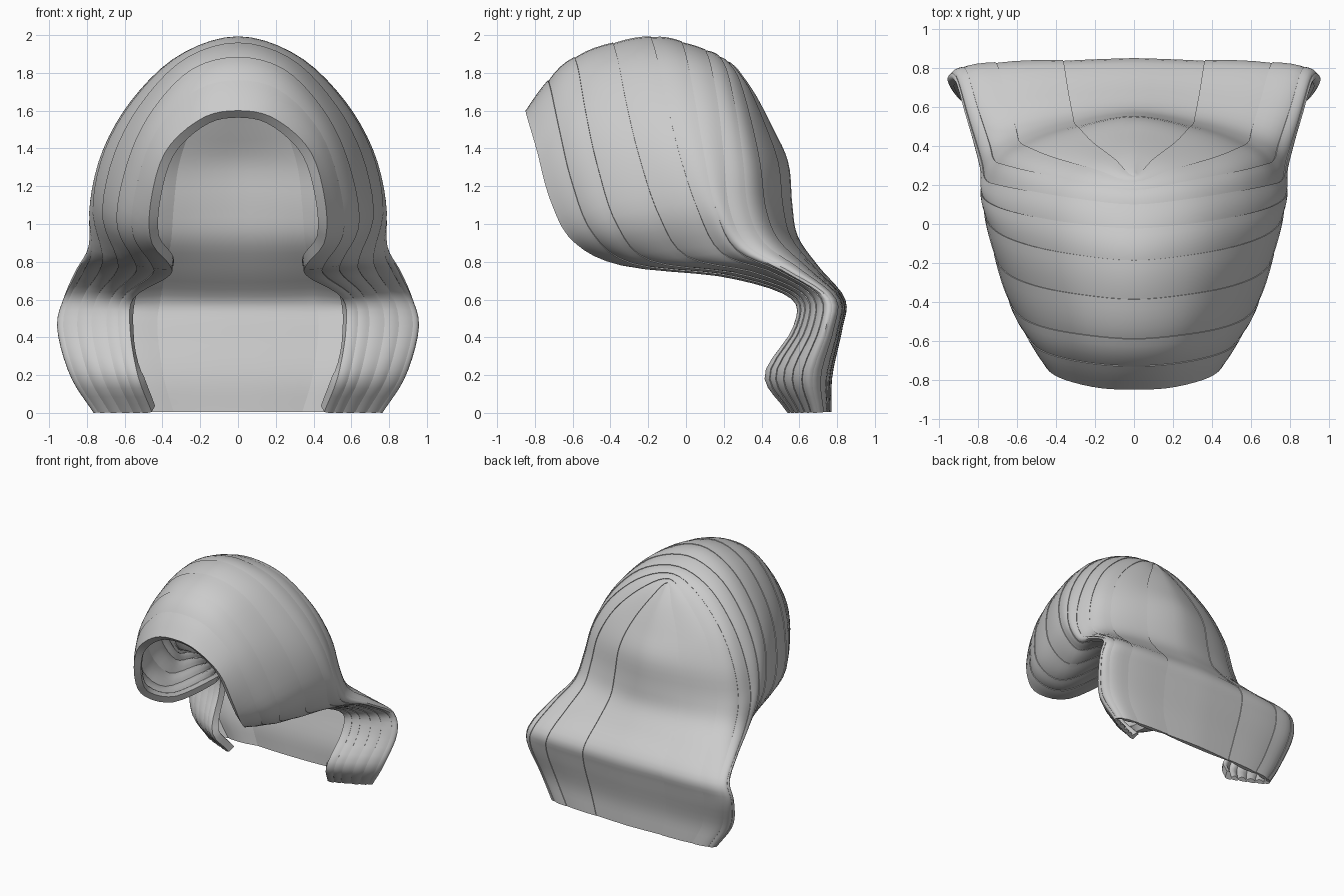
import bpy, bmesh, math
from mathutils import Vector

if "Cube" in bpy.data.objects:
    bpy.data.objects.remove(bpy.data.objects["Cube"])

# Guide strands (right half), each from the centre parting, down the side, to the neck ridge
front = [(0, -.85, 1.6), (.19, -.84, 1.56), (.38, -.79, 1.39), (.46, -.72, 1.13),
         (.46, -.6, .91), (.36, -.34, .78), (.37, .2, .72), (.55, .55, .61)]
fringe = [(0, -.6, 1.87), (.25, -.58, 1.8), (.46, -.54, 1.57), (.58, -.48, 1.3),
          (.63, -.38, 1.0), (.54, -.2, .81), (.54, .28, .74), (.66, .6, .62)]
crown = [(0, -.2, 1.985), (.3, -.17, 1.89), (.54, -.12, 1.66), (.70, -.05, 1.38),
         (.76, .05, 1.08), (.71, .18, .85), (.73, .45, .75), (.81, .67, .62)]
side = [(0, .09, 1.92), (.3, .12, 1.84), (.54, .16, 1.62), (.69, .19, 1.35),
        (.76, .22, 1.08), (.78, .32, .88), (.85, .55, .75), (.91, .75, .61)]
rear = [(0, .21, 1.86), (.2, .27, 1.77), (.42, .33, 1.56), (.55, .38, 1.32),
        (.6, .41, 1.08), (.62, .48, .91), (.67, .64, .76), (.72, .81, .6)]
nape = [(0, y, z) for y, z in [(.25, 1.83), (.35, 1.69), (.45, 1.5), (.53, 1.32),
                               (.55, 1.1), (.58, .93), (.69, .77), (.83, .6)]]


def with_tail(strand):
    """Extend a guide below the ridge; the front guides hook forward."""
    x, y, _ = strand[-1]
    h = (.84 - y) / .29
    tail = [(x * 1.04, y - .015 + .03 * h, .45),
            (x * .965, y - .065 - .07 * h, .2),
            (x * .83, y - .075 + .06 * h, .005)]
    return [Vector(p) for p in strand + tail]


GUIDES = [with_tail(s) for s in (front, fringe, crown, side, rear, nape)]


def flip(p):
    return Vector((-p.x, p.y, p.z))


def spline(pts, t, before=None, after=None):
    """Catmull-Rom through pts, t in 0..len-1, with optional outer neighbours."""
    n = len(pts) - 1
    i = max(0, min(int(t), n - 1))
    f = t - i
    b, c = pts[i], pts[i + 1]
    a = pts[i - 1] if i > 0 else (before or b * 2 - c)
    d = pts[i + 2] if i + 2 <= n else (after or c * 2 - b)
    return (b * 2 + (c - a) * f + (a * 2 - b * 5 + c * 4 - d) * f ** 2
            + (b * 3 - a - c * 3 + d) * f ** 3) / 2


def surface(u, v):
    # neighbours across the mirror plane keep the crown and nape round
    row = [spline(g, v, before=flip(g[1])) for g in GUIDES]
    return spline(row, u, after=flip(row[-2]))


def normal(u, v):
    e = .02
    du = surface(min(u + e, 5), v) - surface(max(u - e, 0), v)
    dv = surface(u, min(v + e, 10)) - surface(u, max(v - e, 0))
    n = -du.cross(dv)
    return n.normalized() if n.length > 1e-9 else Vector((0, 0, 1))


def make_lock(name, u0, u1, rim, centre=False):
    """Flat lens-section hair lock following the guide surface, mirrored."""
    NU, NV = 5, 44
    bm = bmesh.new()
    rings = []
    for j in range(NV + 1):
        v = 10 * j / NV
        outer, inner = [], []
        for i in range(NU + 1):
            t = i / NU
            u = u0 + (u1 - u0) * t
            p, n = surface(u, v), normal(u, v)
            bulge = math.sin(math.pi * t * (.5 if centre else 1))
            lift = .008 * t    # rear edge overlaps the next lock
            drop = .005 + rim * (1 - t) + .025 * bulge
            for row, off in ((outer, lift + .005 * bulge), (inner, lift - drop)):
                q = p + n * off
                q.x = 0 if j == 0 or (centre and i == NU) else max(q.x, 0)
                q.z = max(q.z, 0)
                row.append(bm.verts.new(q))
        rings.append(outer + inner[::-1])
    m = len(rings[0])
    for a, b in zip(rings, rings[1:]):
        for k in range(m):
            if centre and k == NU:
                continue
            bm.faces.new((a[k], a[(k + 1) % m], b[(k + 1) % m], b[k]))
    bm.faces.new(rings[-1])
    bmesh.ops.recalc_face_normals(bm, faces=bm.faces)
    me = bpy.data.meshes.new(name)
    bm.to_mesh(me)
    bm.free()
    ob = bpy.data.objects.new(name, me)
    bpy.context.collection.objects.link(ob)
    mod = ob.modifiers.new("mirror", 'MIRROR')
    mod.use_axis[0] = True
    mod.merge_threshold = .0005
    bpy.ops.object.select_all(action='DESELECT')
    ob.select_set(True)
    bpy.context.view_layer.objects.active = ob
    bpy.ops.object.shade_smooth_by_angle(angle=math.radians(45))


# Overlapping locks from the forehead opening round to the nape; the first has a thick rim
COUNT = 10
for k in range(COUNT):
    u0 = max(0, k * .5 - .04)
    u1 = min(5, (k + 1) * .5 + .04)
    make_lock(f"hair_lock_{k + 1:02d}", u0, u1, .05 if k == 0 else 0, centre=(k == COUNT - 1))
